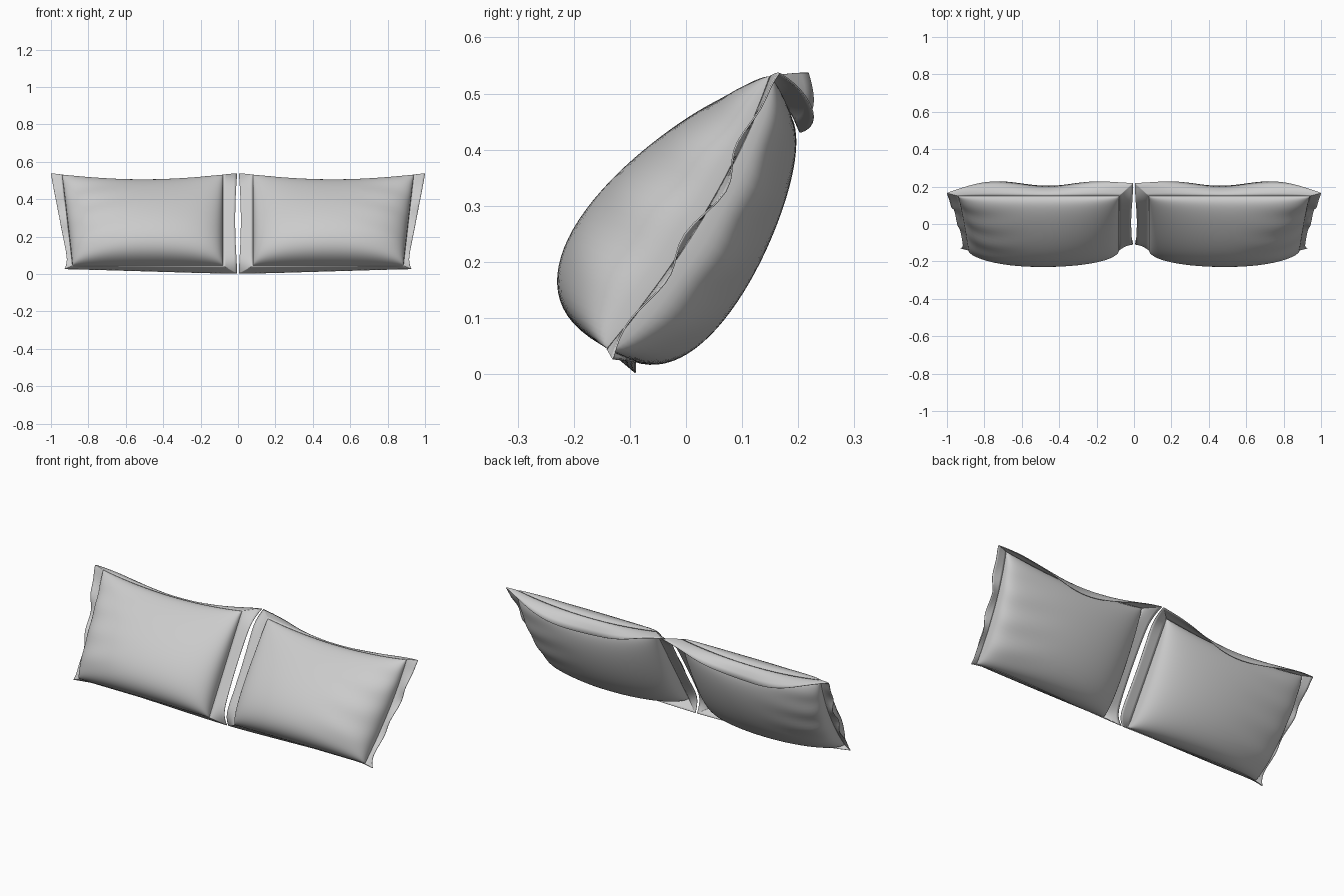
import bpy, bmesh
from math import sin, cos, pi
from mathutils import Vector

cube = bpy.data.objects.get("Cube")
if cube:
    bpy.data.objects.remove(cube)

fabric = bpy.data.materials.new("grey fabric")
fabric.use_nodes = True
fabric.diffuse_color = (0.6, 0.6, 0.6, 1)
fabric.node_tree.nodes["Principled BSDF"].inputs["Base Color"].default_value = (0.6, 0.6, 0.6, 1)

N = 40                                   # divisions along each seam
UP = Vector((0, 0.29, 0.485))            # leaning direction, bottom seam to top seam
NORMAL = Vector((0, -0.858, 0.513))      # towards the front of the cushion


def seam_plane(u, t):
    """Point on the leaning middle plane; u runs outwards, t upwards, both -1 to 1."""
    k = (t + 1) / 2
    outer = 0.885 + 0.055 * k
    p = Vector((0.08 + (outer - 0.08) * (u + 1) / 2, -0.14, 0.045)) + UP * k
    p.z -= 0.035 * (1 - u * u) * k * k   # sagging top edge
    p.y += 0.03 * max(u, 0) ** 4 * (1 - t * t)
    return p


def swell(a, b, side):
    """Fullness of the cushion, heavier towards the bottom."""
    u, t = sin(a), sin(b)
    full = 0.15 - (0.06 if side > 0 else 0.03) * t
    edge = max(cos(a) * cos(b), 0) ** 0.7
    crease = 0.006 * sin(13 * t + 4 * u) * max(u, 0) ** 2
    return (full + crease) * edge


def hem_offset(u, t, f):
    """Displacement of the loose hem, f from seam (0) to free edge (1)."""
    side, level = abs(u) ** 10, abs(t) ** 10
    o = Vector((0, 0, 0))
    if u > 0:                            # outer hem: wavy, flared at the corners
        o.x += f * side * (0.04 + 0.02 * t + 0.022 * max(-t, 0) ** 12)
        o.y += f * side * 0.014 * sin(9 * t) * (1 - t * t)
    else:                                # inner hem: straight
        o.x -= f * side * (0.065 + 0.01 * t * t)
    if t > 0:                            # top hem folds over the back
        mid = 1 - u * u
        reach = 0.065 - 0.04 * max(u, 0) ** 8 + 0.012 * sin(5 * u - 1)
        o.y += f * level * reach
        o.z += level * (0.006 * sin(pi * f / 2) - 0.07 * f * f * mid)
    else:                                # bottom hem tucks underneath
        o.y += f * level * (0.05 - 0.04 * max(u, 0) ** 6)
        o.z -= f * level * (0.03 - 0.012 * u)
    return o


def finish(name, bm, mirror):
    for v in bm.verts:
        v.co.x *= mirror
    bmesh.ops.remove_doubles(bm, verts=bm.verts, dist=0.00005)
    bmesh.ops.recalc_face_normals(bm, faces=bm.faces)
    mesh = bpy.data.meshes.new(name)
    bm.to_mesh(mesh)
    bm.free()
    mesh.materials.append(fabric)
    obj = bpy.data.objects.new(name, mesh)
    bpy.context.collection.objects.link(obj)
    for o in bpy.context.selected_objects:
        o.select_set(False)
    obj.select_set(True)
    bpy.context.view_layer.objects.active = obj
    bpy.ops.object.shade_smooth_by_angle(angle=pi / 3)
    return obj


def skin(bm, rows):
    """Quads between successive rows of points."""
    grid = [[bm.verts.new(p) for p in row] for row in rows]
    for r0, r1 in zip(grid, grid[1:]):
        for i in range(len(r0) - 1):
            bm.faces.new((r0[i], r0[i + 1], r1[i + 1], r1[i]))


angles = [pi * (i / N - 0.5) for i in range(N + 1)]

# Seam loop: bottom, outer, top, inner
loop = [(sin(a), -1) for a in angles[:-1]] + [(1, sin(a)) for a in angles[:-1]]
loop += [(-u, -t) for u, t in loop]
loop.append(loop[0])

for label, mirror in (("left", 1), ("right", -1)):
    # Stuffed body, front and back panels joined at the seam
    bm = bmesh.new()
    for side in (1, -1):
        skin(bm, [[seam_plane(sin(a), sin(b)) + NORMAL * side * swell(a, b, side)
                   for a in angles] for b in angles])
    finish(label + "_cushion", bm, mirror)

    # Loose fabric hem around the seam
    bm = bmesh.new()
    skin(bm, [[seam_plane(u, t) + hem_offset(u, t, f / 5) for u, t in loop]
              for f in range(6)])
    hem = finish(label + "_hem", bm, mirror)
    solid = hem.modifiers.new("cloth thickness", 'SOLIDIFY')
    solid.thickness = 0.003
    solid.offset = 0
